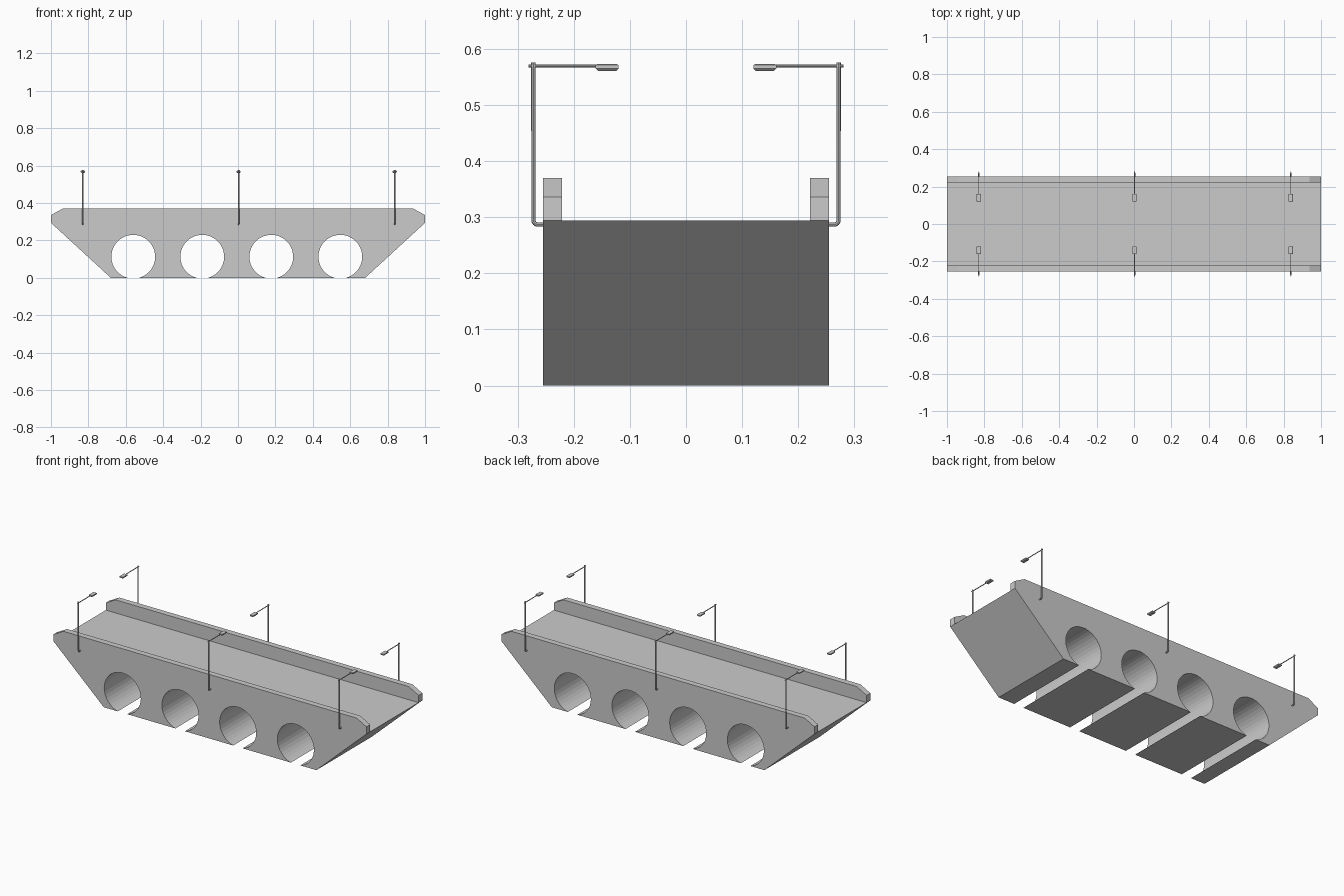
import bpy, bmesh, math
from mathutils import Vector

if "Cube" in bpy.data.objects:
    bpy.data.objects.remove(bpy.data.objects["Cube"])

HALF = 0.255  # half width of the bridge


def prism(name, profile, y0, y1):
    """Extrude an (x, z) profile from y0 to y1."""
    bm = bmesh.new()
    face = bm.faces.new([bm.verts.new((x, y0, z)) for x, z in profile])
    ext = bmesh.ops.extrude_face_region(bm, geom=[face])
    verts = [v for v in ext["geom"] if isinstance(v, bmesh.types.BMVert)]
    bmesh.ops.translate(bm, vec=(0, y1 - y0, 0), verts=verts)
    bmesh.ops.recalc_face_normals(bm, faces=bm.faces)
    return finish(name, bm)


def finish(name, bm):
    mesh = bpy.data.meshes.new(name)
    bm.to_mesh(mesh)
    bm.free()
    obj = bpy.data.objects.new(name, mesh)
    bpy.context.collection.objects.link(obj)
    return obj


def tube(name, points, radius):
    """Round tube along a polyline, converted to a smooth mesh."""
    cu = bpy.data.curves.new(name, "CURVE")
    cu.dimensions = "3D"
    cu.bevel_depth = radius
    cu.bevel_resolution = 2
    cu.use_fill_caps = True
    sp = cu.splines.new("POLY")
    sp.points.add(len(points) - 1)
    for p, co in zip(sp.points, points):
        p.co = (*co, 1)
    obj = bpy.data.objects.new(name, cu)
    bpy.context.collection.objects.link(obj)
    bpy.ops.object.select_all(action="DESELECT")
    obj.select_set(True)
    bpy.context.view_layer.objects.active = obj
    bpy.ops.object.convert(target="MESH")
    bpy.ops.object.shade_smooth_by_angle(angle=math.radians(40))


# Bridge body: trapezoid whose underside is cut by four open round culverts
R, CZ, SEG = 0.117, 0.113, 36
gap = math.acos(CZ / R)  # half angle of the slot at the bottom
profile = [(-1, 0.294), (-0.68, 0)]
for cx in (-0.56, -0.191, 0.178, 0.547):
    for i in range(SEG + 1):
        a = -math.pi / 2 - gap - (2 * math.pi - 2 * gap) * i / SEG
        z = 0 if i in (0, SEG) else CZ + R * math.sin(a)
        profile.append((cx + R * math.cos(a), z))
profile += [(0.68, 0), (1, 0.294)]
prism("bridge_body", profile, -HALF, HALF)

# Parapets with chamfered ends
rail = [(-1, 0.294), (1, 0.294), (1, 0.336), (0.937, 0.37), (-0.937, 0.37), (-1, 0.336)]
for side, label in ((-1, "front"), (1, "back")):
    prism(f"parapet_{label}", rail, side * 0.221, side * HALF)

# Street lamps: bent pole, arm and flat lamp head on both sides
for side, label in ((-1, "front"), (1, "back")):
    for n, x in enumerate((-0.83, 0.003, 0.838), 1):
        tag = f"{label}_{n}"
        bend = [(x, side * (0.264 + 0.008 * math.sin(a)), 0.295 - 0.008 * math.cos(a))
                for a in (math.pi / 8 * i for i in range(5))]
        tube(f"lamp_pole_{tag}",
             [(x, side * 0.245, 0.287), *bend, (x, side * 0.272, 0.576)], 0.0038)
        tube(f"lamp_arm_{tag}",
             [(x, side * 0.281, 0.5695), (x, side * 0.155, 0.5695)], 0.0024)
        # Lamp head: box with a narrowed underside and top
        bm = bmesh.new()
        rings = []
        for z, inset in ((0.561, 0.004), (0.565, 0), (0.571, 0), (0.573, 0.003)):
            hx, hy = 0.011 - inset, 0.0205 - inset
            rings.append([bm.verts.new((x + sx * hx, side * 0.1405 + sy * hy, z))
                          for sx, sy in ((-1, -1), (1, -1), (1, 1), (-1, 1))])
        for lo, hi in zip(rings, rings[1:]):
            for i in range(4):
                j = (i + 1) % 4
                bm.faces.new((lo[i], lo[j], hi[j], hi[i]))
        bm.faces.new(rings[0][::-1])
        bm.faces.new(rings[-1])
        finish(f"lamp_head_{tag}", bm)
